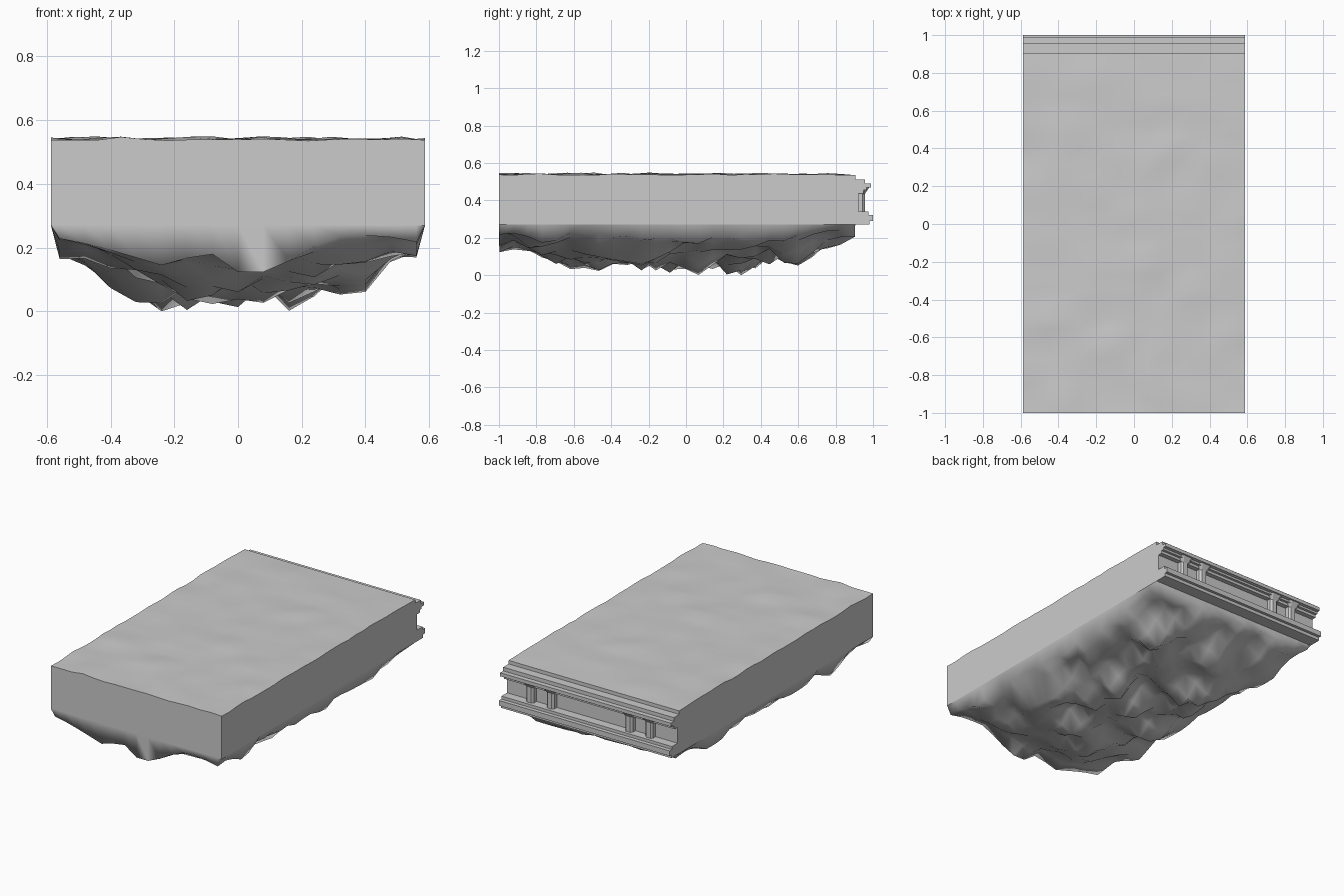
import bpy, bmesh
from mathutils import Vector, noise

if "Cube" in bpy.data.objects:
    bpy.data.objects.remove(bpy.data.objects["Cube"])

HX, Y0, Y1, ZB, ZT = 0.587, -1.0, 0.905, 0.27, 0.535


def lerp_table(t, pts):
    for (a, va), (b, vb) in zip(pts, pts[1:]):
        if t <= b:
            return va + (vb - va) * max(0, (t - a) / (b - a))
    return pts[-1][1]


def finish(name, bm, angle=None):
    bmesh.ops.recalc_face_normals(bm, faces=bm.faces)
    me = bpy.data.meshes.new(name)
    bm.to_mesh(me)
    bm.free()
    ob = bpy.data.objects.new(name, me)
    bpy.context.collection.objects.link(ob)
    if angle:
        bpy.ops.object.select_all(action='DESELECT')
        ob.select_set(True)
        bpy.context.view_layer.objects.active = ob
        bpy.ops.object.shade_smooth_by_angle(angle=angle)
    return ob


def grid(bm, xs, ys, height):
    rows = [[bm.verts.new(height(i, j, x, y)) for i, x in enumerate(xs)]
            for j, y in enumerate(ys)]
    for a, b in zip(rows, rows[1:]):
        for i in range(len(xs) - 1):
            bm.faces.new((a[i], a[i + 1], b[i + 1], b[i]))


def loft(bm, rings):
    # Side walls between matching rings, plus both end caps
    n = len(rings[0])
    for a, b in zip(rings, rings[1:]):
        for k in range(n):
            bm.faces.new((a[k], a[(k + 1) % n], b[(k + 1) % n], b[k]))
    bm.faces.new(rings[0])
    bm.faces.new(rings[-1])


def moulding(name, pts):
    bm = bmesh.new()
    loft(bm, [[bm.verts.new((x, y, z)) for y, z in pts] for x in (-HX, HX)])
    return finish(name, bm)


def steps(a, b, n):
    return [a + (b - a) * i / n for i in range(n + 1)]


# Slab with softly uneven top and straight walls
def top_height(i, j, x, y):
    n = max(0, 0.35 + 1.3 * noise.noise(Vector((x * 7, y * 7, 3.0))))
    fade = min(1, (Y1 - y) / 0.12)
    return (x, y, ZT + min(0.014, 0.011 * n) * fade)


bm = bmesh.new()
grid(bm, steps(-HX, HX, 16), steps(Y0, Y1, 26), top_height)
rim = [e for e in bm.edges if e.is_boundary]
ext = bmesh.ops.extrude_edge_only(bm, edges=rim)
for v in ext['geom']:
    if isinstance(v, bmesh.types.BMVert):
        v.co.z = ZB
finish("slab", bm, 0.6)

# Rocky underside: noisy hanging mass that tapers toward the rim
DX = [(0, .26), (.30, .25), (.40, .20), (.48, .13), (.56, .10)]
DY = [(-1, .40), (-.85, .62), (-.65, .93), (0, 1), (.5, .95), (.65, .70), (.905, .34)]
# depth of the broken front face, left to right
FRONT = [(-.56, .04), (-.45, .06), (-.24, .12), (-.09, .08), (0, .14), (.1, .14),
         (.3, .03), (.45, .03), (.56, .05)]
xs = [-HX] + steps(-.56, .56, 14) + [HX]
ys = [Y0] + steps(Y0 + .002, Y1 - .002, 25) + [Y1]


def depth(x, y):
    n = noise.noise(Vector((x * 6.2, y * 6.2, 1.7)))
    n2 = noise.noise(Vector((x * 2.8, y * 2.8, 8.0)))
    lump = max(0.15, min(1.0, 0.72 + 0.5 * n + 0.2 * n2))
    jag = 0.035 * noise.noise(Vector((x * 13, y * 13, 5.3)))
    d = lerp_table(abs(x), DX) * lerp_table(y, DY) * lump + jag
    f = max(0, 1 - (y - Y0) / 0.2)
    return d * (1 - f) + lerp_table(x, FRONT) * f


deepest = max(depth(x, y) for x in xs for y in ys)


def rock_height(i, j, x, y):
    if i in (0, len(xs) - 1) or j in (0, len(ys) - 1):
        return (x, y, ZB)
    return (x, y, ZB - max(0.012, depth(x, y) * ZB / deepest))


bm = bmesh.new()
grid(bm, xs, ys, rock_height)
rock = finish("rock_underside", bm, 1.75)
# underside faces look down
if sum(p.normal.z * p.area for p in rock.data.polygons) > 0:
    rock.data.flip_normals()

# Entablature moulding along the back: cornice, recessed frieze, base ledge
B = Y1 - 0.005
moulding("cornice", [(B, .513), (.958, .513), (.958, .49), (.988, .49), (.988, .468),
                     (.966, .468), (.966, .455), (.95, .455), (.95, .438), (B, .438)])
moulding("frieze_panel", [(B, .44), (.921, .44), (.921, .335), (B, .335)])
moulding("base_ledge", [(B, .34), (.976, .34), (.976, .322), (1.0, .322),
                        (1.0, .29), (.982, .29), (.982, .27), (B, .27)])


# Four stubby pillars with flared capitals, in two pairs
def pillar(name, cx):
    bm = bmesh.new()
    rings = []
    for z, h, yf in [(.335, .026, .957), (.435, .026, .957), (.468, .048, .978)]:
        outline = ((-h, .915), (-h, yf - .012), (-h * .55, yf),
                   (h * .55, yf), (h, yf - .012), (h, .915))
        rings.append([bm.verts.new((cx + dx, y, z)) for dx, y in outline])
    loft(bm, rings)
    finish(name, bm)


for k, cx in enumerate((-.41, -.27, .27, .41)):
    pillar(f"pillar_{k + 1}", cx)
